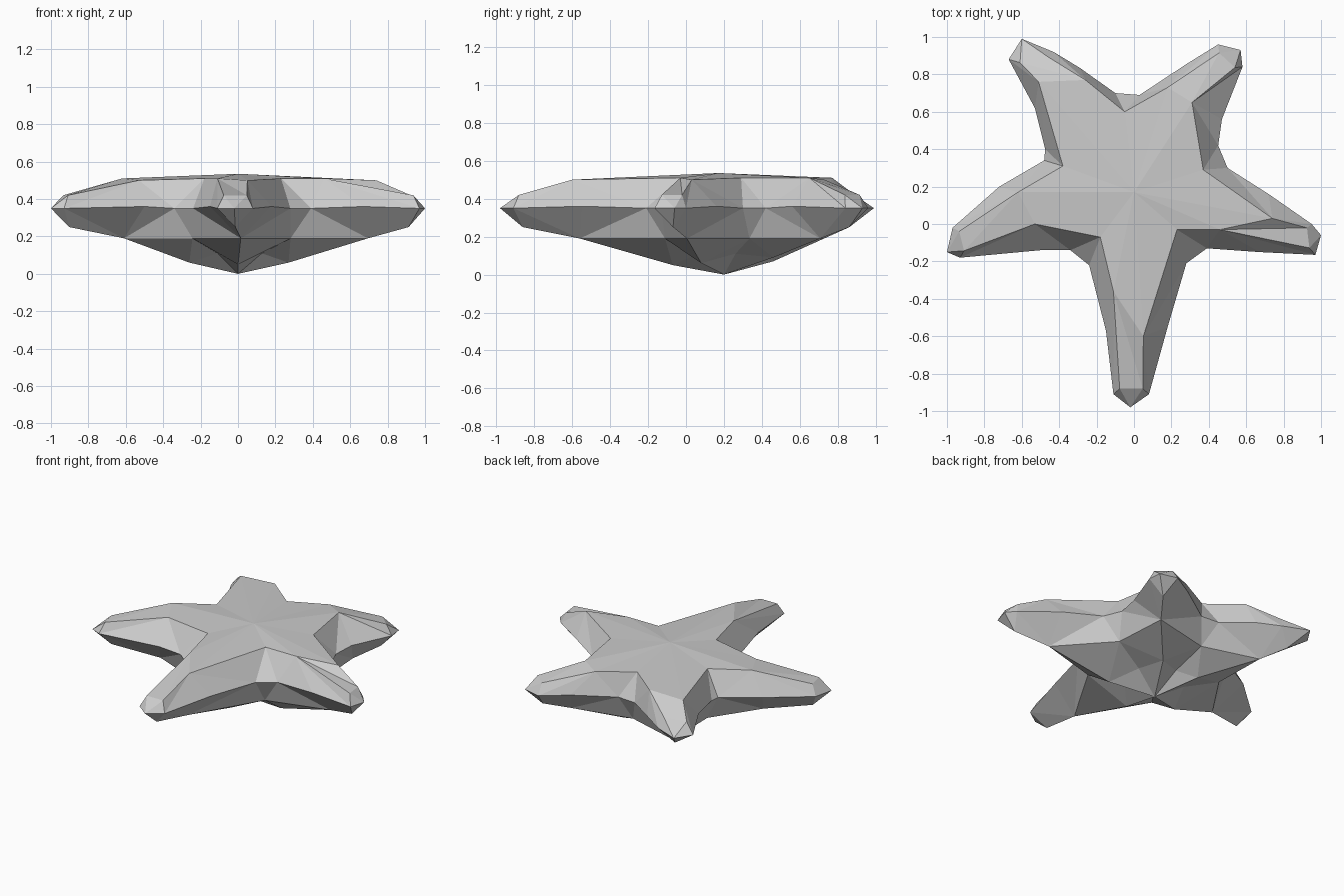
import bpy, bmesh
from mathutils import Vector

if "Cube" in bpy.data.objects:
    bpy.data.objects.remove(bpy.data.objects["Cube"])

# Plan outline of each arm, counter-clockwise from the front arm:
# mid side A, mid top A, mid top B, mid side B, tip side A, tip apex, tip side B
ARMS = [
    [(-.15, -.57), (-.11, -.36), (.05, -.60), (.18, -.55), (-.11, -.91), (-.02, -.98), (.08, -.91)],
    [(.67, -.15), (.46, -.03), (.74, .03), (.72, .16), (.97, -.165), (1.0, -.06), (.95, .0)],
    [(.47, .56), (.31, .65), (.18, .73), (.28, .855), (.58, .84), (.57, .93), (.45, .96)],
    [(-.29, .835), (-.26, .77), (-.51, .76), (-.53, .62), (-.43, .92), (-.60, .99), (-.67, .88)],
    [(-.72, .20), (-.62, .17), (-.53, .0), (-.50, -.14), (-.97, -.02), (-1.0, -.15), (-.93, -.18)],
]
# Valleys clockwise of each arm: two outline points and the top edge point
VALLEYS = [
    [(-.34, -.14), (-.24, -.22), (-.18, -.07)],
    [(.28, -.21), (.39, -.13), (.23, -.03)],
    [(.50, .30), (.45, .42), (.37, .29)],
    [(.03, .69), (-.10, .70), (-.05, .60)],
    [(-.53, .62), (-.48, .34), (-.38, .31)],
]
VALLEYS[4][0] = (-.475, .40)
# Lumps under the arm roots
LUMPS = [(0, -.07, .05), (.27, .08, .06), (.15, .46, .09), (-.13, .46, .07), (-.26, .08, .06)]

bm = bmesh.new()
hub = Vector((0, .2))


def vert(xy, z):
    return bm.verts.new((xy[0], xy[1], z))


def fan(*vs):
    for a, b in zip(vs[1:], vs[2:]):
        bm.faces.new((vs[0], a, b))


top = vert((0, .17), .535)
bottom = vert(hub, 0)

# Valley columns: top edge, two sides, low edge, underside crease
cols = []
for a, b, t in VALLEYS:
    mid = (Vector(a) + Vector(b)) / 2
    cols.append((vert(t, .51), vert(a, .35), vert(b, .35),
                 vert(hub.lerp(mid, .84), .19), vert(hub.lerp(mid, .38), .11)))
lumps = [vert(p, p[2]) for p in LUMPS]

for i, arm in enumerate(ARMS):
    j = (i + 1) % 5
    vt, _, ve, vl, vd = cols[i]
    wt, we, _, wl, wd = cols[j]
    lump = lumps[i]
    p = [Vector(q) for q in arm]
    centre = (p[4] + p[6]) / 2
    inward = (hub - centre).normalized()
    mid = (p[0] + p[3]) / 2
    # arm rings
    ma, mb = vert(p[0], .36), vert(p[3], .36)
    ta, tb = vert(p[1], .51), vert(p[2], .50)
    under = vert(mid, .19)
    ea, apex, eb = vert(p[4], .35), vert(p[5], .35), vert(p[6], .35)
    ka = vert(p[4].lerp(centre, .35) + inward * .03, .42)
    kb = vert(p[6].lerp(centre, .35) + inward * .03, .42)
    toe = vert(centre + inward * .05, .25)
    # top
    fan(top, vt, ta, tb, wt)
    fan(ta, ka, kb, tb)
    # sides
    fan(ta, vt, ve, ma)
    fan(ta, ma, ea, ka)
    fan(tb, kb, eb, mb)
    fan(tb, mb, we, wt)
    # tip
    fan(apex, eb, kb, ka, ea, toe, eb)
    # underside
    fan(under, ma, ea, toe)
    fan(under, toe, eb, mb)
    fan(under, lump, vl, ve, ma)
    fan(under, mb, we, wl, lump)
    # lump and creases
    fan(lump, wl, wd, bottom, vd, vl)

# Valley walls between neighbouring arms
for vt, a, b, vl, vd in cols:
    fan(vt, a, b)
    fan(vl, b, a)

bmesh.ops.recalc_face_normals(bm, faces=bm.faces)
mesh = bpy.data.meshes.new("starfish")
bm.to_mesh(mesh)
bm.free()
bpy.context.collection.objects.link(bpy.data.objects.new("starfish", mesh))
